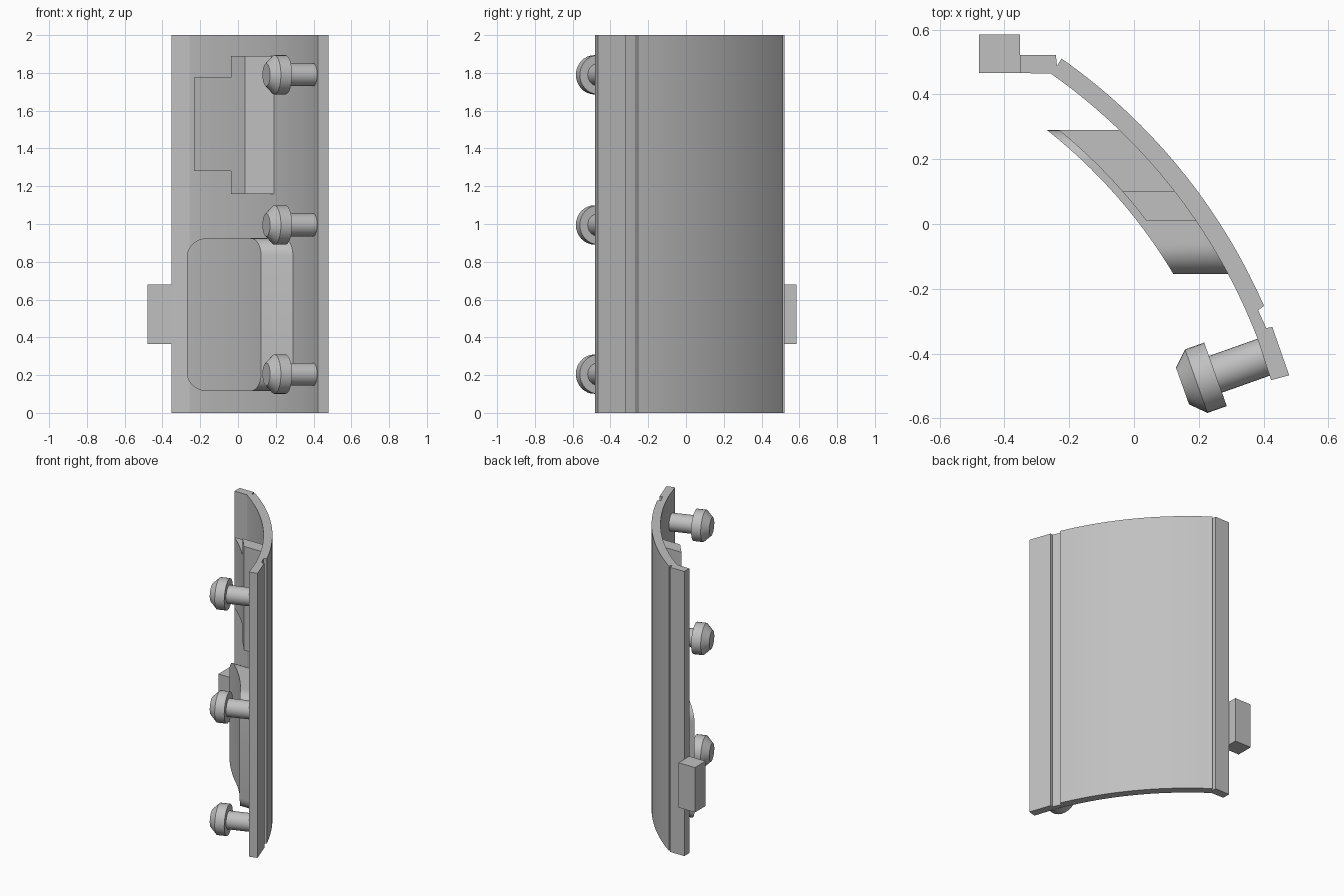
import bpy, bmesh, math
from mathutils import Vector

if "Cube" in bpy.data.objects:
    bpy.data.objects.remove(bpy.data.objects["Cube"])

CX, CY = -1.278, -0.99          # axis of the curved shell
R_OUT, R_IN = 1.834, 1.777

mat = bpy.data.materials.new("grey plastic")
mat.diffuse_color = (0.53, 0.53, 0.53, 1)
mat.use_nodes = True
mat.node_tree.nodes["Principled BSDF"].inputs["Base Color"].default_value = mat.diffuse_color


def finish(name, bm):
    bmesh.ops.recalc_face_normals(bm, faces=bm.faces)
    me = bpy.data.meshes.new(name)
    bm.to_mesh(me)
    bm.free()
    me.materials.append(mat)
    ob = bpy.data.objects.new(name, me)
    bpy.context.collection.objects.link(ob)
    bpy.ops.object.select_all(action='DESELECT')
    ob.select_set(True)
    bpy.context.view_layer.objects.active = ob
    bpy.ops.object.shade_smooth_by_angle(angle=math.radians(25))
    return ob


def arc(r, a0, a1, n):
    angs = [math.radians(a0 + (a1 - a0) * i / n) for i in range(n + 1)]
    return [(CX + r * math.cos(a), CY + r * math.sin(a)) for a in angs]


def arc_x(r, y):
    return CX + math.sqrt(r * r - (y - CY) ** 2)


def prism(name, outline, z0, z1):
    bm = bmesh.new()
    face = bm.faces.new([bm.verts.new((x, y, z0)) for x, y in outline])
    ext = bmesh.ops.extrude_face_region(bm, geom=[face])
    top = [g for g in ext["geom"] if isinstance(g, bmesh.types.BMVert)]
    bmesh.ops.translate(bm, verts=top, vec=(0, 0, z1 - z0))
    return finish(name, bm)


def curved_pad(name, radius, rows):
    """Pad standing off the shell along x; rows are (y, z low, z high)."""
    bm = bmesh.new()
    rings = []
    for y, lo, hi in rows:
        f, b = arc_x(radius, y), arc_x(R_IN + 0.02, y)
        rings.append([bm.verts.new(p) for p in
                      ((f, y, lo), (f, y, hi), (b, y, hi), (b, y, lo))])
    for r0, r1, a, b in zip(rings, rings[1:], rows, rows[1:]):
        for k in range(4):
            if a[0] == b[0] and k in (0, 2):
                continue            # step between widths: only the ledges
            m = (k + 1) % 4
            bm.faces.new((r0[k], r0[m], r1[m], r1[k]))
    bm.faces.new(rings[0])
    bm.faces.new(rings[-1])
    return finish(name, bm)


# Curved shell with grooves and straight flanges on both edges
outline = arc(R_OUT, 54.9, 23.7, 28)
outline += [(0.383, -0.266), (0.408, -0.321), (0.427, -0.318),
            (0.479, -0.467), (0.423, -0.482)]
outline += arc(R_IN, 21.0, 54.9, 28)
outline += [(-0.352, 0.466), (-0.352, 0.522), (-0.241, 0.522), (-0.238, 0.488)]
prism("curved_shell", outline, 0, 2)

# Latch block on the back flange
prism("latch_block", [(-0.479, 0.466), (-0.352, 0.466),
                      (-0.352, 0.585), (-0.479, 0.585)], 0.365, 0.68)

# Lower pad with rounded corners
y0, y1, zc, h, r = -0.155, 0.29, 0.52, 0.405, 0.09
rows = []
for i in range(9):
    a = math.pi / 2 * i / 8
    rows.append((y0 + r - r * math.cos(a), h - r + r * math.sin(a)))
rows += [(y0 + r + (y1 - y0 - 2 * r) * i / 10, h) for i in range(1, 10)]
rows += [(y0 + y1 - y, w) for y, w in rows[8::-1]]
curved_pad("lower_rounded_pad", 1.63, [(y, zc - w, zc + w) for y, w in rows])

# Upper stepped pad: wide foot, narrower back
wide = [(0.01 + 0.092 * i / 4, 1.16, 1.89) for i in range(4)] + [(0.102, 1.16, 1.89)]
narrow = [(0.102 + 0.188 * i / 8, 1.28, 1.775) for i in range(9)]
curved_pad("upper_stepped_pad", 1.653, wide + narrow)

# Headed pins, lathed along their tilted axis
root = Vector((0.423, -0.403, 0))
axis = Vector((-0.942, -0.335, 0)).normalized()
side = Vector((-axis.y, axis.x, 0))
PROFILE = [(0.0, 0.06), (0.182, 0.06), (0.182, 0.104),
           (0.245, 0.104), (0.29, 0.06)]
SIDES = 32
for name, z in (("lower_pin", 0.205), ("middle_pin", 0.995), ("upper_pin", 1.79)):
    bm = bmesh.new()
    rings = []
    for d, rad in PROFILE:
        c = root + axis * d + Vector((0, 0, z))
        rings.append([bm.verts.new(c + side * rad * math.cos(t) + Vector((0, 0, rad * math.sin(t))))
                      for t in (2 * math.pi * k / SIDES for k in range(SIDES))])
    for p, q in zip(rings, rings[1:]):
        for k in range(SIDES):
            m = (k + 1) % SIDES
            bm.faces.new((p[k], p[m], q[m], q[k]))
    bm.faces.new(rings[0])
    bm.faces.new(rings[-1])
    finish(name, bm)
